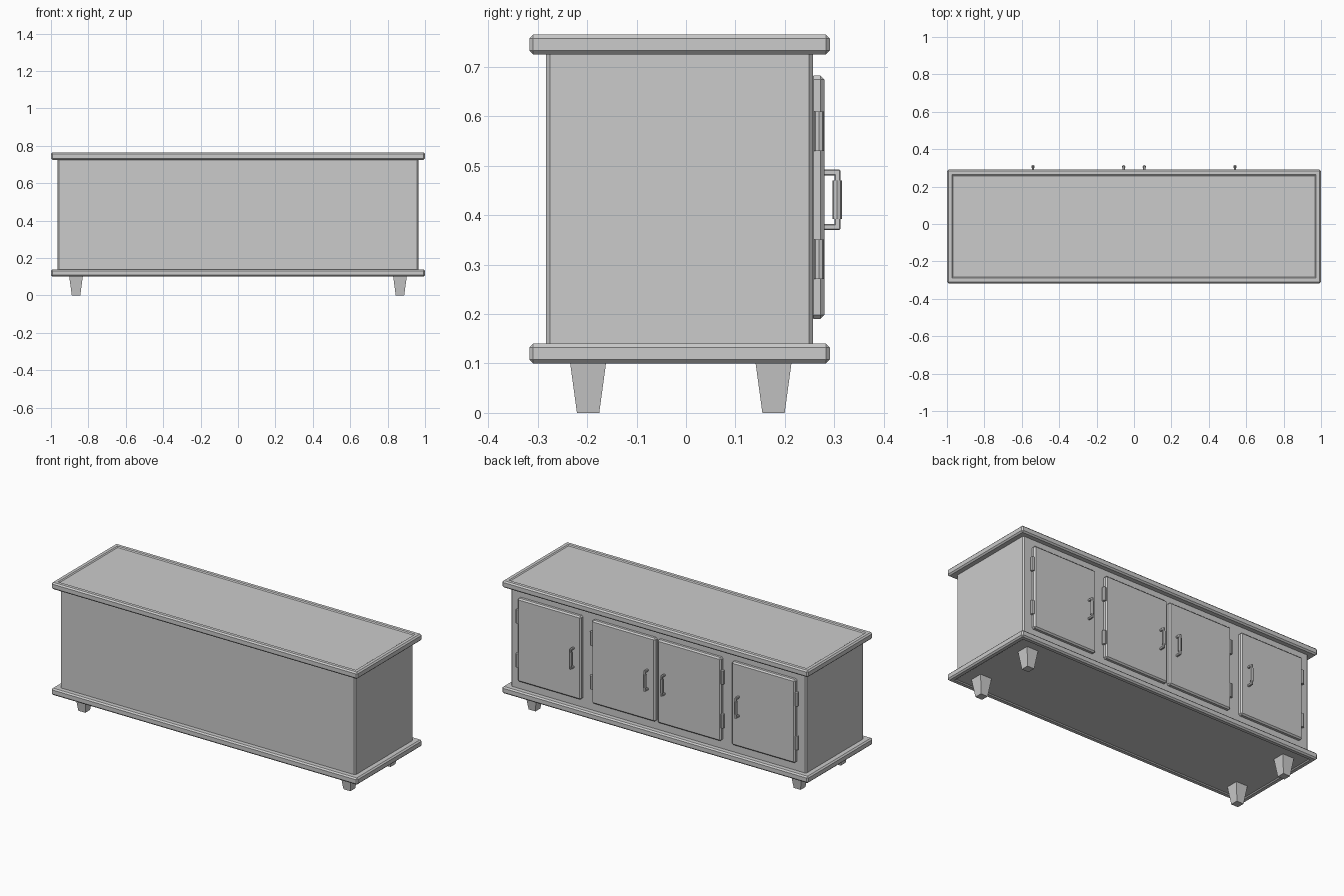
import bpy, bmesh
from mathutils import Vector

if "Cube" in bpy.data.objects:
    bpy.data.objects.remove(bpy.data.objects["Cube"])


def finish(bm, name):
    bmesh.ops.recalc_face_normals(bm, faces=bm.faces)
    me = bpy.data.meshes.new(name)
    bm.to_mesh(me)
    bm.free()
    ob = bpy.data.objects.new(name, me)
    bpy.context.collection.objects.link(ob)
    return ob


def box(name, lo, hi, bevel=0.0, recess=0, taper=1.0):
    """Box from corner to corner; optional chamfer, recessed panel (+1 top, -1 bottom), narrowed foot."""
    lo, hi = Vector(lo), Vector(hi)
    mid, size = (lo + hi) / 2, hi - lo
    bm = bmesh.new()
    bmesh.ops.create_cube(bm, size=1)
    for v in bm.verts:
        k = taper if v.co.z < 0 else 1.0
        v.co = mid + Vector((v.co.x * size.x * k, v.co.y * size.y * k, v.co.z * size.z))
    if bevel:
        bmesh.ops.bevel(bm, geom=bm.edges[:], offset=bevel, segments=1, affect='EDGES')
    if recess:
        bm.normal_update()
        panel = max(bm.faces, key=lambda f: f.normal.z * recess)
        bmesh.ops.inset_region(bm, faces=[panel], thickness=0.027)
        bmesh.ops.inset_region(bm, faces=[panel], thickness=0.009, depth=-0.005)
    return finish(bm, name)


def rod(name, centre, radius, length, sides=8):
    """Upright faceted rod."""
    bm = bmesh.new()
    bmesh.ops.create_cone(bm, cap_ends=True, segments=sides, radius1=radius,
                          radius2=radius, depth=length)
    bmesh.ops.translate(bm, verts=bm.verts, vec=centre)
    return finish(bm, name)


# Carcass with overhanging top and base boards
box("cabinet_body", (-0.965, -0.283, 0.13), (0.965, 0.257, 0.735), 0.008)
box("top_board", (-1, -0.317, 0.725), (1, 0.291, 0.765), 0.008, recess=1)
box("base_board", (-1, -0.317, 0.10), (1, 0.291, 0.14), 0.008, recess=-1)

# Tapered legs
for sx in (-1, 1):
    for y in (-0.198, 0.177):
        x = sx * 0.866
        box("leg", (x - 0.037, y - 0.037, 0), (x + 0.037, y + 0.037, 0.106), taper=0.61)


def door(side, inner, outer):
    """Door panel with two hinges on the outer edge and a handle near the inner edge."""
    xs = sorted((side * inner, side * outer))
    box("door", (xs[0], 0.25, 0.19), (xs[1], 0.28, 0.682), 0.008)
    for z in (0.311, 0.57):
        rod("hinge", (side * (outer + 0.005), 0.269, z), 0.0105, 0.08)
    # Handle: two posts, a thin bar and a thicker grip
    x = side * (inner + 0.048)
    for z in (0.376, 0.486):
        box("handle_post", (x - 0.006, 0.276, z - 0.006), (x + 0.006, 0.312, z + 0.006), 0.002)
    box("handle_bar", (x - 0.006, 0.300, 0.37), (x + 0.006, 0.312, 0.492), 0.002)
    rod("handle_grip", (x, 0.3055, 0.431), 0.0095, 0.078)


# Four doors, mirrored about the middle
for side in (-1, 1):
    door(side, 0.007, 0.422)
    door(side, 0.492, 0.907)
